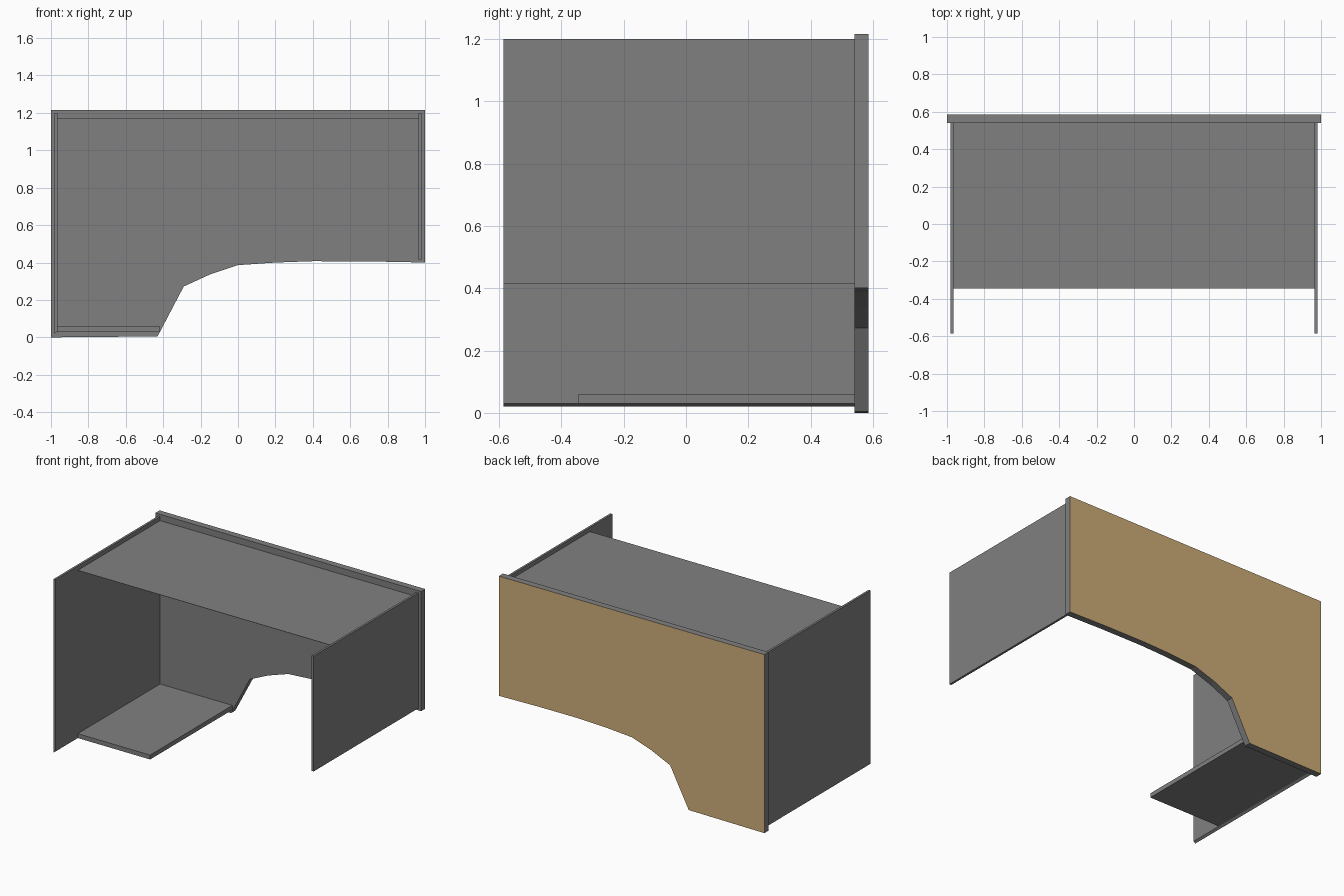
import bpy
import bmesh

cube = bpy.data.objects.get("Cube")
if cube:
    bpy.data.objects.remove(cube, do_unlink=True)


def make_material(name, color):
    mat = bpy.data.materials.new(name)
    mat.use_nodes = True
    mat.diffuse_color = color
    mat.node_tree.nodes["Principled BSDF"].inputs["Base Color"].default_value = color
    return mat


GREY = make_material("grey laminate", (0.216, 0.216, 0.216, 1))
TAN = make_material("tan wood", (0.62, 0.42, 0.19, 1))


def extruded_panel(name, outline, y_front, y_back, tan_back=False):
    """Extrude an x-z outline from y_front to y_back."""
    bm = bmesh.new()
    face = bm.faces.new([bm.verts.new((x, y_front, z)) for x, z in outline])
    ext = bmesh.ops.extrude_face_region(bm, geom=[face], use_keep_orig=True)
    for v in ext["geom"]:
        if isinstance(v, bmesh.types.BMVert):
            v.co.y = y_back
    bmesh.ops.recalc_face_normals(bm, faces=bm.faces[:])
    if tan_back:
        for f in bm.faces:
            f.material_index = 1 if f.normal.y > 0.9 else 0
    mesh = bpy.data.meshes.new(name)
    bm.to_mesh(mesh)
    bm.free()
    mesh.materials.append(GREY)
    mesh.materials.append(TAN)
    obj = bpy.data.objects.new(name, mesh)
    bpy.context.collection.objects.link(obj)
    return obj


FRONT, BACK, JOIN, SHELF_FRONT = -0.585, 0.585, 0.54, -0.345

# Back panel with its curved lower edge, wood on the rear face only
extruded_panel("back_panel", [
    (-1, 1.215), (-1, 0), (-0.43, 0.005), (-0.29, 0.272), (-0.15, 0.336),
    (0, 0.386), (0.2, 0.4), (0.4, 0.407), (0.7, 0.406), (1, 0.4), (1, 1.215),
], JOIN, BACK, tan_back=True)

# Tall right side panel with a bevelled foot, and short left side panel
extruded_panel("right_side_panel", [
    (-0.98, 1.2), (-0.98, 0.02), (-0.965, 0.03), (-0.965, 1.2)], FRONT, JOIN)
extruded_panel("left_side_panel", [
    (0.965, 1.2), (0.965, 0.415), (0.98, 0.415), (0.98, 1.2)], FRONT, JOIN)

# Bottom shelf
extruded_panel("bottom_shelf", [
    (-0.965, 0.06), (-0.965, 0.03), (-0.42, 0.03), (-0.42, 0.06)], SHELF_FRONT, JOIN)

# Thin top sheet
extruded_panel("top_sheet", [
    (-0.965, 1.172), (-0.965, 1.17), (0.965, 1.17), (0.965, 1.172)], SHELF_FRONT, JOIN)
